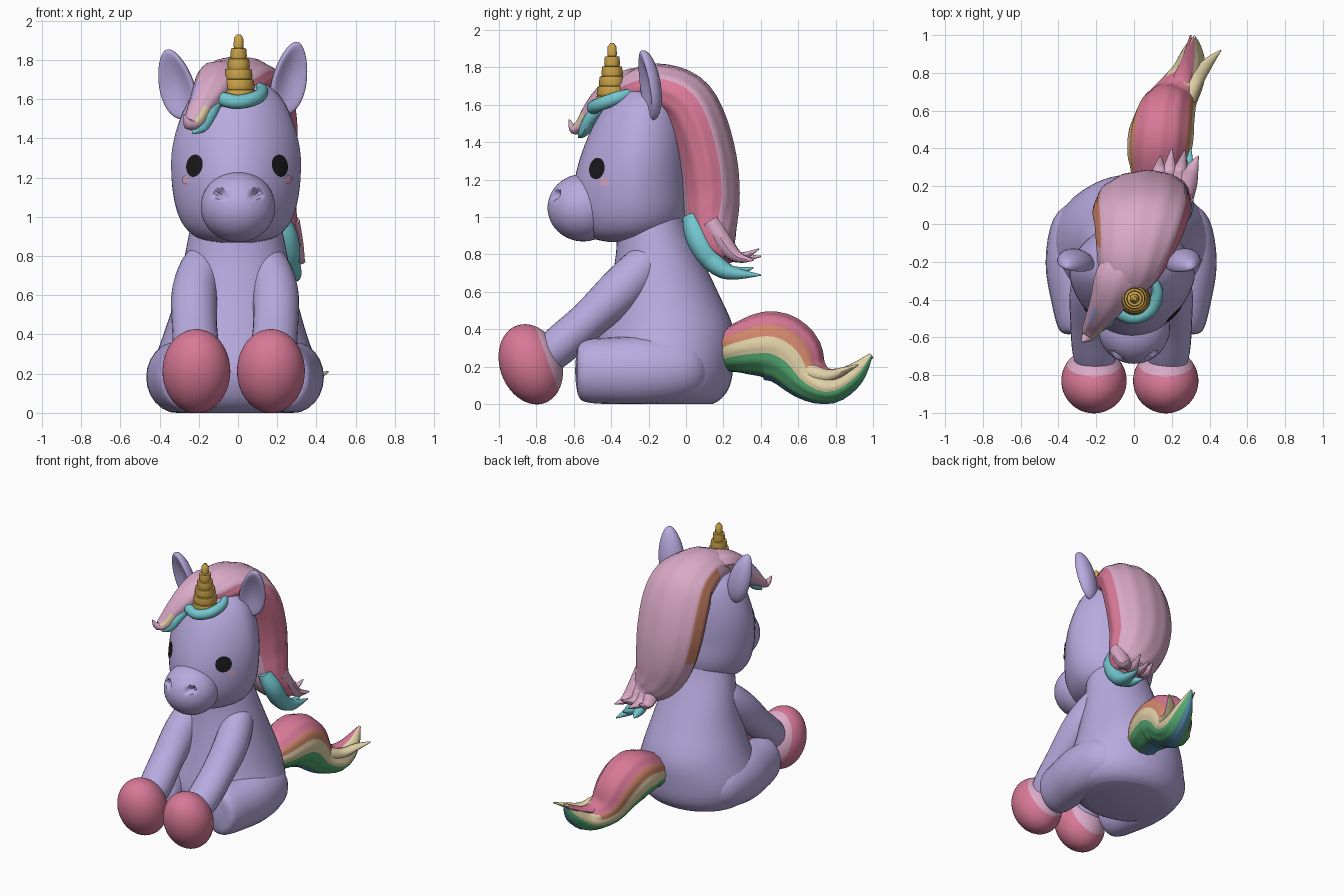
import bpy, bmesh, math
from mathutils import Vector, Matrix, Euler
from mathutils.bvhtree import BVHTree

if "Cube" in bpy.data.objects:
    bpy.data.objects.remove(bpy.data.objects["Cube"])

COLOURS = {
    "lavender": (.48, .405, .74), "rose": (.69, .19, .31), "light pink": (.70, .40, .57),
    "gold": (.64, .39, .07), "teal": (.17, .57, .63), "black": (.01, .01, .012),
    "orange": (.64, .24, .15), "cream": (.74, .63, .38), "green": (.09, .40, .17),
    "blue": (.11, .32, .53)}
MATS = {}
for key, rgb in COLOURS.items():
    MATS[key] = bpy.data.materials.new(key)
    MATS[key].diffuse_color = (*rgb, 1)


def finish(name, bm, face_colours):
    """Make an object; face_colours is one name or a list with one name per face."""
    bmesh.ops.recalc_face_normals(bm, faces=bm.faces)
    me = bpy.data.meshes.new(name)
    names = [face_colours] if isinstance(face_colours, str) else sorted(set(face_colours))
    for n in names:
        me.materials.append(MATS[n])
    if len(names) > 1:
        for f, c in zip(bm.faces, face_colours):
            f.material_index = names.index(c)
    bm.to_mesh(me)
    bm.free()
    ob = bpy.data.objects.new(name, me)
    bpy.context.collection.objects.link(ob)
    return ob


def spline(rows, n):
    """Catmull-Rom through rows; n steps per span."""
    p = [rows[0]] + list(rows) + [rows[-1]]
    out = []
    for i in range(1, len(p) - 2):
        for k in range(n):
            t = k / n
            out.append([.5 * (2 * b + (c - a) * t + (2 * a - 5 * b + 4 * c - d) * t * t
                              + (3 * b - a - 3 * c + d) * t ** 3)
                        for a, b, c, d in zip(*p[i - 1:i + 3])])
    return out + [list(rows[-1])]


def loft(name, rows, colour, seg=24, n=4, ref=(1, 0, 0), ridge=0, warp=None, level=False):
    """Tube through rows (x, y, z, half width, half thickness); level keeps rings horizontal."""
    pts = spline(rows, n)
    pos = [Vector(p[:3]) for p in pts]
    bm = bmesh.new()
    rings, cols = [], []
    for i, p in enumerate(pts):
        t = (pos[min(i + 1, len(pos) - 1)] - pos[max(i - 1, 0)]).normalized()
        if level:
            t = Vector((0, 0, 1))
        side = Vector(ref)
        side = (side - t * side.dot(t)).normalized()
        nor = side.cross(t)
        ring = []
        for j in range(seg):
            a = 2 * math.pi * j / seg
            k = 1 + ridge * math.cos(a * seg / 4)
            co = pos[i] + side * max(p[3], .002) * k * math.cos(a) \
                + nor * max(p[4], .002) * k * math.sin(a)
            co.z = max(co.z, 0)
            ring.append(bm.verts.new(warp(co) if warp else co))
        rings.append(ring)
    for i in range(len(rings) - 1):
        for j in range(seg):
            m = (j + 1) % seg
            bm.faces.new((rings[i][j], rings[i][m], rings[i + 1][m], rings[i + 1][j]))
            cols.append(colour if isinstance(colour, str) else
                        colour(i / len(rings), math.degrees(2 * math.pi * (j + .5) / seg)))
    for ring in (rings[0], rings[-1]):
        bm.faces.new(ring)
        cols.append(cols[0] if ring is rings[0] else cols[-1])
    return finish(name, bm, cols)


def ball(name, centre, radii, colour, rot=(0, 0, 0), shape=None):
    """Ellipsoid with poles front and back; shape bends the unit sphere, colour may be a rule."""
    bm = bmesh.new()
    bmesh.ops.create_uvsphere(bm, u_segments=48, v_segments=32, radius=1,
                              matrix=Matrix.Rotation(math.pi / 2, 4, 'X'))
    cols = colour if isinstance(colour, str) else [colour(f.calc_center_median()) for f in bm.faces]
    if shape:
        for v in bm.verts:
            v.co = shape(v.co.copy())
    bm.transform(Matrix.LocRotScale(Vector(centre), Euler(rot), Vector(radii)))
    return finish(name, bm, cols)


def patch(name, target, centre, normal, ru, rv, colour):
    """Thin disc draped over the target surface."""
    tree = BVHTree.FromPolygons([v.co for v in target.data.vertices],
                                [p.vertices[:] for p in target.data.polygons])
    nor = Vector(normal).normalized()
    u = Vector((0, 0, 1)).cross(nor).normalized()
    v = nor.cross(u)
    bm = bmesh.new()
    bmesh.ops.create_circle(bm, cap_ends=True, cap_tris=True, segments=24, radius=1)
    bmesh.ops.subdivide_edges(bm, edges=bm.edges, cuts=2, use_grid_fill=True)
    for w in bm.verts:
        start = Vector(centre) + u * w.co.x * ru + v * w.co.y * rv + nor * .2
        hit = tree.ray_cast(start, -nor)[0]
        w.co = (hit if hit else start - nor * .2) + nor * .005
    return finish(name, bm, colour)


# Torso
loft("torso", [(-.015, -.10, 0, .30, .24), (-.015, -.11, .03, .36, .30), (-.015, -.115, .1, .41, .35),
               (-.015, -.12, .22, .425, .375), (-.015, -.10, .4, .365, .355), (-.01, -.12, .6, .305, .29),
               (-.01, -.15, .8, .262, .225), (-.01, -.18, .95, .232, .19), (-.01, -.2, 1.1, .2, .17)],
     "lavender", seg=48, level=True)

# Head, narrowing towards the face
head = loft("head", [(-.01, -.34, .868, .08, .08), (-.01, -.31, .89, .19, .2), (-.01, -.30, .95, .265, .27),
                     (-.01, -.30, 1.05, .31, .305), (-.01, -.295, 1.2, .332, .30),
                     (-.01, -.275, 1.35, .325, .28), (-.01, -.25, 1.5, .285, .24),
                     (-.01, -.23, 1.62, .22, .18), (-.01, -.22, 1.7, .11, .1), (-.01, -.22, 1.715, .01, .01)],
            "lavender", seg=48, level=True,
            warp=lambda c: Vector((c.x * (1 - .7 * max(0, -.28 - c.y)), c.y, c.z)))


# Muzzle with dented nostrils
def dent(c):
    for s in (-1, 1):
        d = math.hypot((c.x - .48 * s) / 1.3, c.z - .36)
        if c.y < 0 and d < .15:
            c.y += .3 * (1 - d / .15)
    return c


ball("muzzle", (0, -.55, 1.05), (.19, .19, .18), "lavender", shape=dent)


# Ears with a scooped front
def scoop(c):
    if c.y < 0:
        c.y += 1.1 * (1 - c.x ** 2 - c.z ** 2)
    c.x *= 1 - .2 * c.z
    return c


ball("right_ear", (-.315, -.205, 1.675), (.092, .068, .185), "lavender", (.2, -.2, -.35), scoop)
ball("left_ear", (.265, -.205, 1.705), (.09, .068, .192), "lavender", (.2, .14, .35), scoop)

for s, label in ((-1, "right"), (1, "left")):
    ox = -.01 if s < 0 else -.02
    # Eyes and cheeks
    patch(label + "_eye", head, (.212 * s, -.475, 1.26), (.72 * s, -.69, 0), .058, .057, "black")
    patch(label + "_cheek", head, (.25 * s, -.43, 1.19), (.75 * s, -.66, -.1), .03, .022, "light pink")
    # Hind legs
    loft(label + "_hind_leg", [(ox + x * s, *r) for x, *r in (
        (.25, .1, .2, .06, .10), (.28, 0, .19, .14, .16), (.30, -.2, .182, .158, .182),
        (.275, -.4, .178, .152, .178), (.255, -.53, .178, .138, .168), (.25, -.575, .178, .105, .135),
        (.25, -.59, .178, .04, .05))], "lavender")
    # Front legs
    loft(label + "_front_leg", [(ox + x * s, *r) for x, *r in (
        (.13, -.14, .85, .03, .03), (.165, -.2, .77, .10, .10), (.21, -.34, .62, .117, .12),
        (.212, -.52, .45, .115, .105), (.20, -.68, .31, .115, .105), (.19, -.78, .22, .09, .09))], "lavender")
    # Hooves with a paler back
    ball(label + "_hoof", (-.022 + .19 * s, -.83, .213), (.173, .165, .22),
         lambda c: "light pink" if c.y > .55 else "rose", (.35, 0, 0))

# Horn in stepped rings
horn = []
for i in range(6):
    r = .09 * (1 - (i / 6.4) ** 1.35)
    horn += [(.003, -.395, 1.595 + .053 * i, r * .93, r * .93), (.003, -.395, 1.607 + .053 * i, r, r),
             (.003, -.395, 1.646 + .053 * i, r * .92, r * .92)]
loft("horn", horn + [(.003, -.395, 1.93, .01, .01)], "gold", n=1)


# Mane: rose on the left, pale over the back, orange edge on the right
def mane_rule(u, a):
    if a < 26 or a > 300:
        return "rose"
    if 150 < a < 190 and .2 < u < .62:
        return "orange"
    return "light pink"


loft("mane", [(-.05, -.38, 1.64, .06, .05), (-.04, -.3, 1.67, .14, .10), (-.01, -.17, 1.69, .19, .13),
              (.025, -.02, 1.63, .235, .15), (.04, .06, 1.5, .255, .155), (.05, .115, 1.3, .25, .155),
              (.075, .135, 1.12, .225, .15), (.13, .14, .97, .185, .135), (.2, .17, .86, .13, .10),
              (.25, .24, .79, .07, .04)], mane_rule, seg=48, ridge=.018)

# Mane tips
for i, (x, y, z) in enumerate(((.14, .36, .82), (.2, .4, .79), (.27, .39, .83), (.34, .36, .77))):
    bx = .13 + .045 * i
    loft(f"mane_tip_{i + 1}", [(bx, .13, .98, .05, .05), (bx + .01, .21, .85, .06, .05),
                               ((bx + x) / 2, .28, .785, .04, .03), (x, y, z, .004, .004)],
         "light pink", seg=10)
for i, (x, y, z) in enumerate(((.2, .33, .69), (.3, .4, .69), (.27, .36, .73))):
    loft(f"teal_curl_{i + 1}", [(.20, .03, 1.0, .05, .05), (.24, .06, .9, .065, .065),
                                (.255, .13, .78, .06, .06), ((.26 + x) / 2, .23, .705, .045, .04),
                                (x, y, z, .004, .004)], "teal", seg=12)


# Forelock with pale streaks, sweeping to the right
def lock_rule(u, a):
    if .35 < u < .52 and 205 < a < 235:
        return "lavender"
    if .48 < u < .7 and 295 < a < 335:
        return "cream"
    return "light pink"


loft("forelock", [(-.02, -.16, 1.73, .10, .05), (-.08, -.28, 1.72, .12, .075), (-.13, -.40, 1.65, .10, .08),
                  (-.185, -.49, 1.56, .07, .065), (-.225, -.56, 1.49, .05, .035), (-.25, -.60, 1.47, .03, .025),
                  (-.275, -.625, 1.52, .004, .004)], lock_rule, seg=32, ridge=.03)
loft("forelock_teal_streak", [(-.10, -.44, 1.60, .03, .03), (-.15, -.51, 1.53, .045, .035),
                              (-.2, -.545, 1.46, .045, .03), (-.23, -.575, 1.425, .004, .004)],
     "teal", seg=12)
loft("horn_lock", [(.09, -.28, 1.67, .02, .02), (.125, -.36, 1.64, .034, .03), (.09, -.455, 1.605, .036, .034),
                   (0, -.495, 1.585, .036, .036), (-.08, -.47, 1.60, .036, .034), (-.13, -.44, 1.61, .02, .02)],
     "teal", seg=12, ref=(0, 0, 1))


# Tail in rainbow bands by height
def tail_rule(u, a):
    h = math.sin(math.radians(a))
    if h > .6 and (u < .6 or a > 80):
        return "rose"
    if h > .25 and u < .6:
        return "orange"
    return "cream" if h > -.3 else "green" if h > -.9 else "blue"


loft("tail", [(.08, .2, .27, .10, .10), (.12, .3, .30, .15, .14), (.14, .45, .315, .17, .18),
              (.165, .56, .255, .155, .175), (.21, .66, .135, .125, .12), (.28, .78, .09, .095, .085),
              (.31, .9, .16, .06, .06), (.32, .99, .265, .006, .01)], tail_rule, seg=48, ridge=.02)
loft("tail_rose_tip", [(.2, .60, .28, .06, .05), (.24, .72, .17, .06, .035), (.28, .84, .17, .04, .025),
                       (.30, 1.0, .25, .004, .004)], "rose", seg=12)
loft("tail_cream_tip", [(.28, .66, .17, .05, .05), (.33, .76, .15, .04, .035), (.39, .85, .18, .03, .02),
                        (.46, .92, .21, .004, .004)], "cream", seg=12)

# Smooth shading
bpy.ops.object.select_all(action='SELECT')
bpy.context.view_layer.objects.active = head
bpy.ops.object.shade_smooth_by_angle(angle=math.radians(40))

for m in bpy.data.materials:
    if m.users and not m.is_grease_pencil:
        m.use_nodes = True
        m.node_tree.nodes["Principled BSDF"].inputs["Base Color"].default_value = m.diffuse_color
